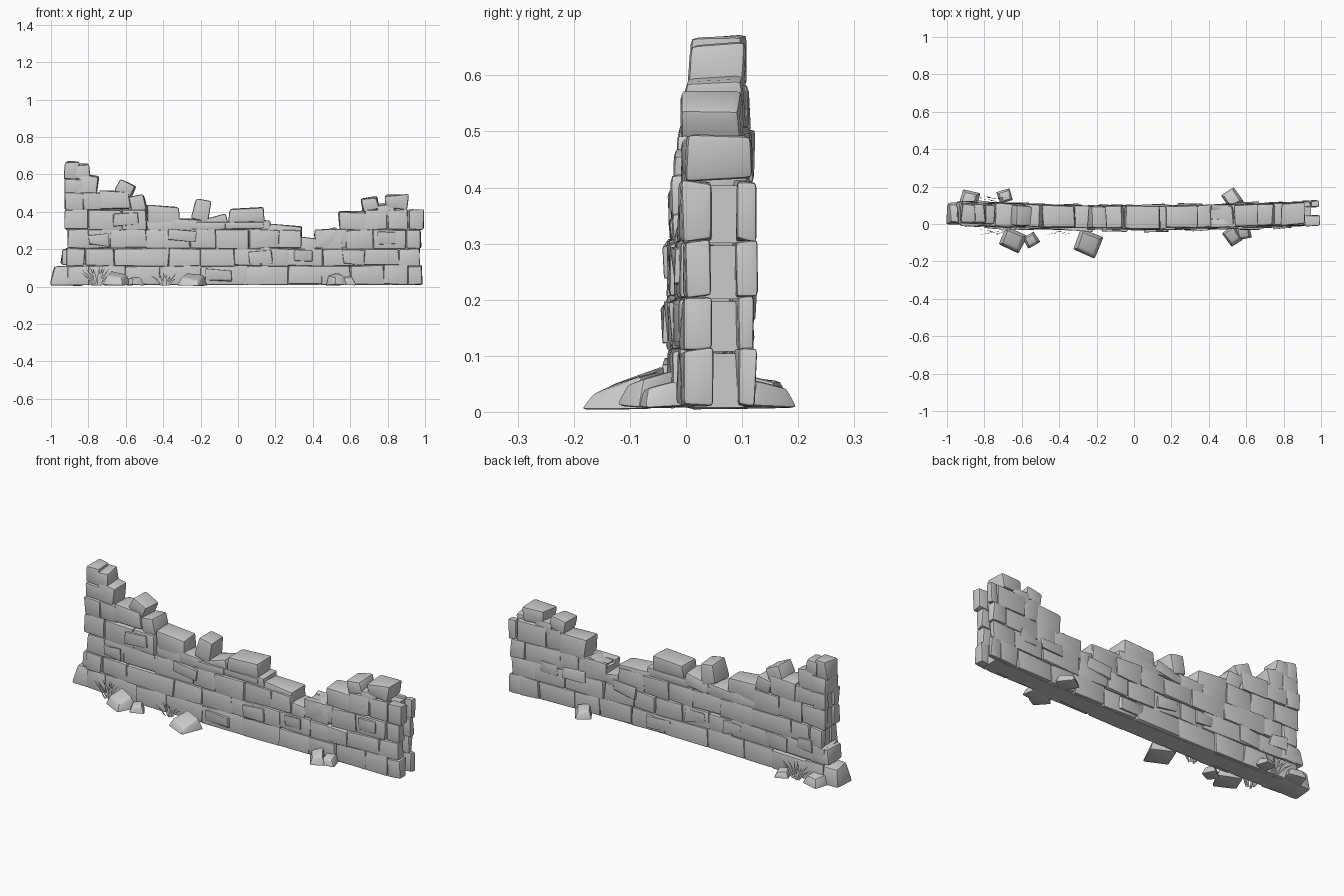
import bpy, bmesh, math, random
from mathutils import Matrix, Vector

if "Cube" in bpy.data.objects:
    bpy.data.objects.remove(bpy.data.objects["Cube"])

random.seed(7)
R = random.uniform


def warp(x):
    # gentle bow of the wall in plan
    return 0.025 * x * x - 0.01


def hexa(bm, pts, bevel):
    """Six-sided stone from 8 points (z fastest, then y, then x), edges chiselled."""
    v = [bm.verts.new(p) for p in pts]
    faces = [bm.faces.new([v[i] for i in f]) for f in (
        (0, 1, 3, 2), (4, 6, 7, 5), (0, 4, 5, 1), (2, 3, 7, 6), (0, 2, 6, 4), (1, 5, 7, 3))]
    edges = list({e for f in faces for e in f.edges})
    if bevel:
        bmesh.ops.bevel(bm, geom=edges, offset=bevel, segments=2, profile=0.6, affect='EDGES')


def stone(bm, x0, x1, y0, y1, z0, z1, tilt=0, jit=0.006, bevel=0.009):
    """Wall stone with jittered corners, tilted in the wall plane and bowed with the wall."""
    c = Vector(((x0 + x1) / 2, 0, (z0 + z1) / 2))
    rot = Matrix.Rotation(-math.radians(tilt), 3, 'Y')
    pts = []
    for x in (x0, x1):
        for y in (y0, y1):
            for z in (z0, z1):
                p = Vector((x + R(-jit, jit), y + R(-jit, jit) * 0.7, z + R(-jit, jit)))
                p = rot @ (p - c) + c
                p.y += warp(p.x)
                p.z = max(p.z, 0.008)
                pts.append(p)
    hexa(bm, pts, bevel)


def rock(bm, cx, cy, sx, sy, h, turn=0, z0=0.0, slope=0.0, taper=0.68):
    """Fallen rock: tapered block, turned on the ground, top sloping toward the wall."""
    rot = Matrix.Rotation(math.radians(turn), 3, 'Z')
    pts = []
    for x in (-1, 1):
        for y in (-1, 1):
            for z in (0, 1):
                k = taper if z else 1
                p = rot @ Vector((x * sx / 2 * k * R(.88, 1.08), y * sy / 2 * k * R(.88, 1.08), 0))
                top = h * R(.9, 1.05) + slope * p.y
                pts.append((cx + p.x, cy + p.y, z0 + (top if z else R(0.004, 0.012))))
    hexa(bm, pts, min(sx, sy, h) * 0.16)


def finish(name, bm, smooth=True):
    bmesh.ops.recalc_face_normals(bm, faces=bm.faces)
    me = bpy.data.meshes.new(name)
    bm.to_mesh(me)
    bm.free()
    ob = bpy.data.objects.new(name, me)
    bpy.context.collection.objects.link(ob)
    if smooth:
        bpy.ops.object.select_all(action='DESELECT')
        ob.select_set(True)
        bpy.context.view_layer.objects.active = ob
        bpy.ops.object.shade_smooth_by_angle(angle=math.radians(35))
    return ob


# Courses: bottom, top, and runs of joint positions along x
COURSES = [
    (0.01, 0.112, [[-.91, -.8, -.6, -.42, -.2, .05, .27, .45, .6, .78, .91, .985]]),
    (0.112, 0.205, [[-.92, -.82, -.66, -.37, -.2, -.02, .12, .27, .45, .66, .86, .972]]),
    (0.205, 0.305, [[-.91, -.8, -.68, -.49, -.26, -.12, .06, .22, .34],
                    [.41, .58, .72, .9, .975]]),
    (0.305, 0.412, [[-.925, -.8, -.62, -.49], [-.22, -.07, .14], [.68, .8, .91, .99]]),
    (0.412, 0.5, [[-.925, -.83, -.73]]),
]

front, back, core = bmesh.new(), bmesh.new(), bmesh.new()
for ci, (z0, z1, runs) in enumerate(COURSES):
    for joints in runs:
        top = 0.35 if joints[0] == -.22 else z1
        # front leaf
        for a, b in zip(joints, joints[1:]):
            stone(front, a, b, -0.014 - R(0, .01), 0.033, z0, top)
        # back leaf, joints shifted
        bj = [joints[0]] + [j + R(-.035, .035) for j in joints[1:-1]] + [joints[-1]]
        for a, b in zip(bj, bj[1:]):
            stone(back, a, b, 0.077, 0.105 + R(0, .007), z0, top)
        # rubble core, recessed at the open right end
        xa, xb = joints[0] + .012, joints[-1] - (.045 if joints[-1] > .9 else .012)
        n = 6
        for i in range(n):
            stone(core, xa + (xb - xa) * i / n, xa + (xb - xa) * (i + 1) / n,
                  0.0, 0.092, z0 - .004, top - .008, jit=0, bevel=0)
finish("front_stones", front)
finish("back_stones", back)
finish("wall_core", core, False)

# Broken top: full-thickness stones (x0, x1, z0, z1, tilt)
CAPS = [
    (-.925, -.855, .57, .668, -3), (-.87, -.795, .57, .655, 3), (-.925, -.83, .49, .58, 0),
    (-.85, -.75, .495, .595, -9), (-.74, -.58, .41, .512, 1), (-.65, -.56, .485, .555, -24),
    (-.58, -.49, .40, .485, 12), (-.49, -.315, .335, .43, -1), (-.49, -.34, .29, .36, 0),
    (-.35, -.2, .29, .36, 0), (-.24, -.155, .355, .465, -9), (-.2, -.06, .31, .37, 14),
    (-.05, .14, .34, .42, 1), (.05, .17, .29, .355, 0), (.15, .34, .25, .33, -3),
    (.33, .42, .19, .26, -6), (.41, .54, .22, .30, 14), (.54, .69, .295, .402, 0),
    (.665, .75, .41, .478, 10), (.74, .84, .38, .44, 0), (.785, .91, .415, .49, 0),
    (.45, .56, .19, .3, 0),
]
caps = bmesh.new()
for x0, x1, z0, z1, t in CAPS:
    inset = max(0, z0 - .42) * .07
    stone(caps, x0, x1, -.013 + inset, .106 - inset, z0, z1, t, jit=.008, bevel=.014)
finish("broken_top_stones", caps)

# Thin chips standing proud of both faces
chips = bmesh.new()
for x, z, w, h in ((-.6, .36, .13, .06), (-.3, .27, .14, .06), (.12, .16, .12, .06), (.62, .16, .12, .08),
                   (.8, .26, .1, .06), (-.75, .25, .1, .06), (.35, .16, .1, .06), (-.1, .06, .14, .06)):
    stone(chips, x - w / 2, x + w / 2, -.029, -.005, z - h / 2, z + h / 2, R(-4, 4), .01, .005)
    stone(chips, -x - w / 2, -x + w / 2, .095, .114, min(z, .2) - h / 2, min(z, .2) + h / 2, R(-4, 4), .01, .005)
finish("face_chips", chips)

# Rocks piled at the left end and fallen along both sides
rocks = bmesh.new()
rock(rocks, -.91, .06, .19, .125, .11, 0, taper=.82)
rock(rocks, -.885, .055, .13, .135, .095, 0, .11, taper=.85)
for args in ((-.65, -.085, .135, .115, .066, -22, 0, .35), (-.55, -.085, .075, .07, .05, 30, 0, .2),
             (-.245, -.105, .135, .13, .058, -22, 0, .35), (.525, -.065, .085, .1, .06, 35, 0, .3),
             (.585, -.045, .08, .08, .05, 10, 0, .2), (-.88, .135, .1, .09, .06, -15, 0, -.2),
             (-.69, .15, .075, .07, .045, 20, 0, -.1), (.525, .135, .085, .1, .055, 35, 0, -.2)):
    rock(rocks, *args)
finish("fallen_rocks", rocks)

# Grass tufts: fans of thin bent blades
grass = bmesh.new()
for cx, cy, h, n in ((-.75, -.045, .115, 11), (-.39, -.04, .085, 8), (-.76, .135, .12, 11)):
    for i in range(n):
        a = (i / (n - 1) - .5) * 1.7 + R(-.1, .1)
        L = h * R(.7, 1.0)
        x, y, w = cx + a * .02, cy + R(-.012, .012), .005
        dx, dz, dy = math.sin(a) * L, math.cos(a * .75) * L, R(-.012, .012)
        p = [(x - w, y, .005), (x + w, y, .005),
             (x + dx * .45 + w, y + dy * .4, dz * .6), (x + dx * .45 - w, y + dy * .4, dz * .6),
             (x + dx, y + dy, dz)]
        v = [grass.verts.new(q) for q in p]
        grass.faces.new(v[:4])
        grass.faces.new((v[3], v[2], v[4]))
finish("grass_tufts", grass, False)
